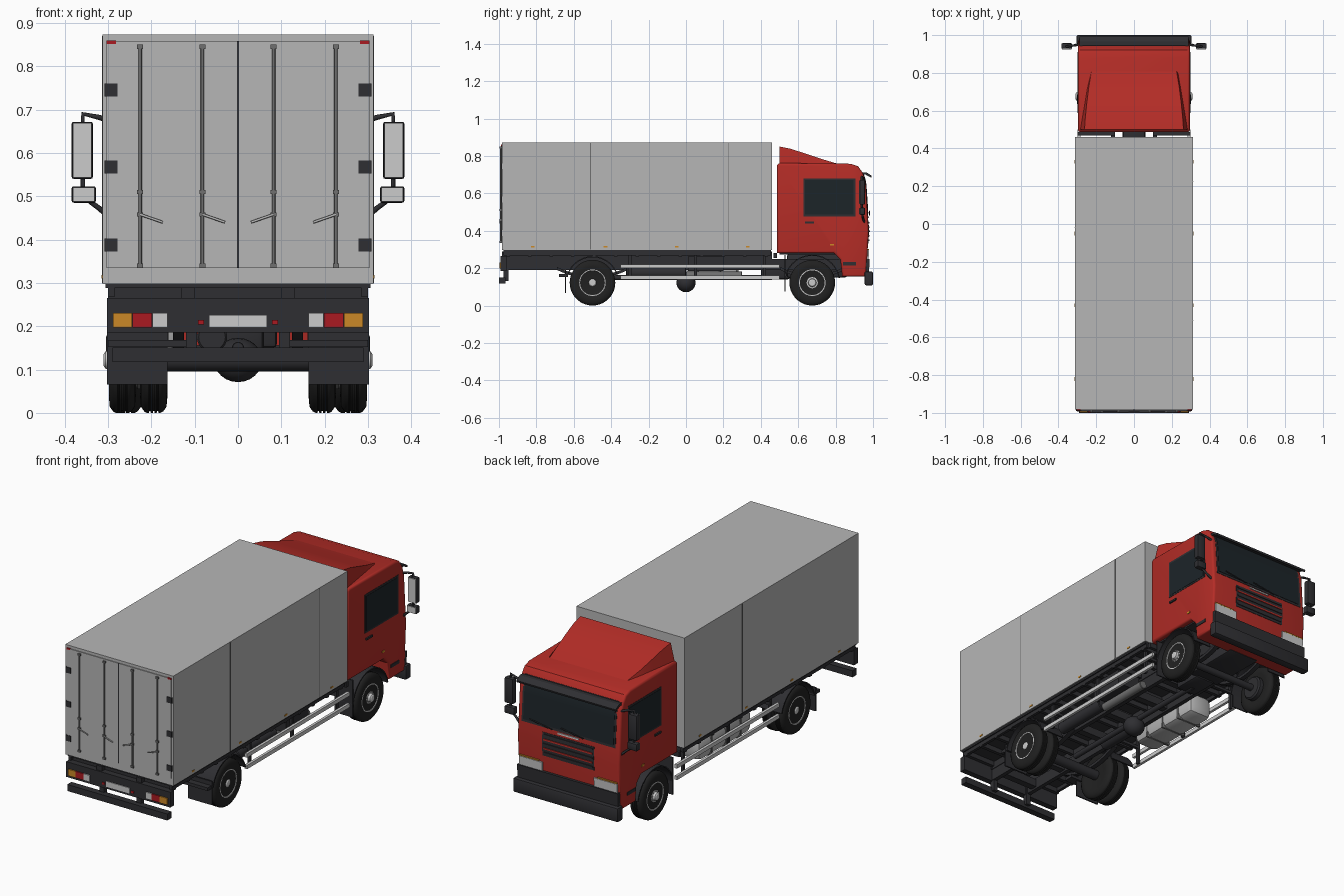
import bpy, bmesh, math
from mathutils import Vector, Matrix

if "Cube" in bpy.data.objects:
    bpy.data.objects.remove(bpy.data.objects["Cube"])

def mat(name, *c):
    m = bpy.data.materials.new(name)
    m.diffuse_color = (*c, 1)
    m.use_nodes = True
    m.node_tree.nodes["Principled BSDF"].inputs["Base Color"].default_value = m.diffuse_color
    return m

RED, DARK = mat("red_paint", .46, .026, .02), mat("dark_plastic", .028, .028, .032)
RUBBER, GLASS = mat("rubber", .015, .015, .015), mat("glass", .012, .018, .022)
STEEL, AMBER = mat("steel", .16, .16, .16), mat("amber", .6, .25, .02)
LAMP = mat("red_lamp", .4, .01, .015)
BODY = mat("box_grey", .47, .47, .47)

def finish(name, bm, m=None, mirror=False):
    bmesh.ops.recalc_face_normals(bm, faces=bm.faces)
    me = bpy.data.meshes.new(name)
    bm.to_mesh(me)
    bm.free()
    ob = bpy.data.objects.new(name, me)
    bpy.context.collection.objects.link(ob)
    if m:
        me.materials.append(m)
    if mirror:
        ob.modifiers.new("mirror", 'MIRROR')
    return ob

def box(name, x, y, z, m=None, mirror=False, bev=0):
    bm = bmesh.new()
    bmesh.ops.create_cube(bm, size=1)
    for v in bm.verts:
        v.co = [(a + b) / 2 + c * (b - a) for c, (a, b) in zip(v.co, (x, y, z))]
    if bev:
        bmesh.ops.bevel(bm, geom=bm.edges[:], offset=bev, segments=2, affect='EDGES', profile=.5)
    return finish(name, bm, m, mirror)

def prism(name, pts, x, m=None, mirror=False, bev=0):
    """Side profile in (y, z), extruded across x; bev rounds its two outlines."""
    bm = bmesh.new()
    f = bm.faces.new([bm.verts.new((x[0], *p)) for p in pts])
    r = bmesh.ops.extrude_face_region(bm, geom=[f])
    for v in r["geom"]:
        if isinstance(v, bmesh.types.BMVert):
            v.co.x = x[1]
    if bev:
        es = [e for e in bm.edges if abs(e.verts[0].co.x - e.verts[1].co.x) < 1e-5]
        bmesh.ops.bevel(bm, geom=es, offset=bev, segments=3, affect='EDGES', profile=.5)
    return finish(name, bm, m, mirror)

def lathe(name, prof, c, m=None, mirror=True, axis='x', n=36):
    """Turn a profile of (position along axis, radius) about a line through c."""
    bm = bmesh.new()
    rings = []
    for a, r in prof:
        ring = []
        for i in range(n):
            t = 2 * math.pi * i / n
            u, w = r * math.cos(t), r * math.sin(t)
            ring.append(bm.verts.new((a, c[0] + u, c[1] + w) if axis == 'x' else (c[0] + u, a, c[1] + w)))
        rings.append(ring)
    for p, q in zip(rings, rings[1:]):
        for i in range(n):
            bm.faces.new((p[i], p[(i + 1) % n], q[(i + 1) % n], q[i]))
    for ring in (rings[0], rings[-1]):
        bm.faces.new(ring)
    return finish(name, bm, m, mirror)

def cyl(name, a, b, r, c, m=None, mirror=False, axis='y', n=24):
    e = r * .12
    return lathe(name, [(a, r - e), (a + e, r), (b - e, r), (b, r - e)], c, m, mirror, axis, n)

def tube(name, pts, r, m=None, mirror=True):
    cu = bpy.data.curves.new(name, 'CURVE')
    cu.dimensions, cu.bevel_depth, cu.bevel_resolution, cu.use_fill_caps = '3D', r, 2, True
    s = cu.splines.new('POLY')
    s.points.add(len(pts) - 1)
    for p, q in zip(s.points, pts):
        p.co = (*q, 1)
    ob = bpy.data.objects.new(name, cu)
    bpy.context.collection.objects.link(ob)
    if m:
        cu.materials.append(m)
    if mirror:
        ob.modifiers.new("mirror", 'MIRROR')

# Cargo box with doors
box("cargo_box", (-.313, .313), (-.983, .46), (.297, .873), BODY)
box("cargo_floor", (-.306, .306), (-.975, .455), (.288, .298), DARK)
box("rear_door", (.002, .303), (-.987, -.98), (.335, .858), BODY, True)
box("door_seam", (-.002, .002), (-.989, -.98), (.335, .858), DARK)
for x in (.082, .226):
    tube("lock_rod", [(x, -.991, .335), (x, -.991, .85)], .004, STEEL)
    tube("lock_handle", [(x, -.995, .458), (x - .052, -.995, .44)], .003, BODY)
    for z in (.34, .458, .51, .845):
        box("rod_bracket", (x - .007, x + .007), (-.996, -.984), (z - .005, z + .005), STEEL, True)
for z in (.388, .567, .745):
    box("door_hinge", (.278, .308), (-.99, -.98), (z - .015, z + .015), DARK, True)
box("top_marker", (.282, .304), (-.988, -.98), (.852, .86), LAMP, True)
for y in (-.82, -.43, -.05, .33):
    box("side_marker", (.31, .315), (y - .01, y + .01), (.31, .318), AMBER, True)
for x, y in ((.313, .226), (.313, -.51), (-.313, -.02)):
    box("panel_seam", (x - .001, x + .001), (y - .002, y + .002), (.3, .87), STEEL)

# Chassis: rails, subframe and cross members
box("chassis_rail", (.1, .122), (-.97, .93), (.19, .25), DARK, True)
box("subframe_rail", (.105, .125), (-.97, .46), (.25, .29), DARK, True)
for i in range(13):
    y = -.95 + i * .115
    box("floor_beam", (-.3, .3), (y - .009, y + .009), (.262, .29), DARK)
for y in (-.9, -.68, -.32, -.1, .12, .34, .52):
    box("chassis_cross_member", (-.105, .105), (y - .018, y + .018), (.2, .242), DARK)
box("floor_edge", (.285, .3), (-.975, .455), (.268, .29), DARK, True)

# Rear light beam and underrun bar
box("light_beam", (-.302, .302), (-.992, -.96), (.185, .265), DARK)
for n, a, b, m in (("reverse_lamp", .163, .197, None), ("stop_lamp", .198, .244, LAMP), ("turn_lamp", .245, .288, AMBER)):
    box(n, (a, b), (-.998, -.985), (.197, .231), m, True)
box("rear_plate", (-.067, .067), (-.996, -.985), (.197, .226))
box("rear_reflector", (.078, .092), (-.996, -.985), (.204, .214), LAMP, True)
box("underrun_bar", (-.29, .29), (-1, -.965), (.117, .151), DARK)
box("beam_hanger", (.1, .13), (-.985, -.955), (.25, .29), DARK, True)
box("underrun_hanger", (.095, .12), (-.975, -.95), (.13, .25), DARK, True)

# Wheels
R = .122
def tyre(name, a, b, y):
    w = b - a
    p = [(a + .006, .066), (a, .085), (a + .002, .108), (a + .01, .119), (a + .016, R)]
    for k in (.36, .5, .64):
        g = a + k * w
        p += [(g - .002, R), (g - .0015, R - .004), (g + .0015, R - .004), (g + .002, R)]
    p += [(b - .016, R), (b - .01, .119), (b - .002, .108), (b, .085), (b - .006, .066)]
    lathe(name, p, (y, R), RUBBER)

def rim(y, x, d):
    c = (y, R)
    lathe("rim_ring", [(x - .03, .06), (x - .006, .064), (x - .001, .066), (x - .001, .071), (x - .03, .071)], c)
    lathe("rim_back", [(x - .04, .068), (x + .0 - d - .008, .062)], c, STEEL)
    lathe("rim_hub", [(x - .05, .036), (x - d, .036), (x - d + .004, .03), (x - d + .005, .022), (x - d + .018, .02), (x - d + .022, .014)], c, n=24)
    bm = bmesh.new()
    for i in range(10):
        t = Matrix.Translation((x - d - .003, y, R)) @ Matrix.Rotation(i * math.pi / 5, 4, 'X')
        bmesh.ops.create_cube(bm, size=1, matrix=t @ Matrix.Translation((0, .047, 0)) @ Matrix.Diagonal((.008, .034, .016, 1)))
        t = Matrix.Translation((x - d + .006, y, R)) @ Matrix.Rotation((i + .5) * math.pi / 5, 4, 'X')
        bmesh.ops.create_cone(bm, cap_ends=True, segments=6, radius1=.003, radius2=.003, depth=.008,
                              matrix=t @ Matrix.Translation((0, .028, 0)) @ Matrix.Rotation(math.pi / 2, 4, 'Y'))
    finish("rim_spokes", bm, None, True)

YR, YF = -.5, .675
tyre("rear_outer_tyre", .236, .298, YR)
tyre("rear_inner_tyre", .163, .226, YR)
tyre("front_tyre", .222, .298, YF)
rim(YR, .296, .022)
rim(YF, .296, .008)
cyl("inner_wheel_disc", .175, .24, .067, (YR, R), STEEL, True, 'x')
cyl("front_brake_drum", .2, .26, .062, (YF, R), DARK, True, 'x')

# Fenders and mudflaps
def fender(name, y, x, r, a0, a1):
    arc = [math.radians(a0 + (a1 - a0) * i / 14) for i in range(15)]
    pts = [(y + r * math.cos(a), R + r * math.sin(a)) for a in arc]
    pts += [(y + (r - .006) * math.cos(a), R + (r - .006) * math.sin(a)) for a in reversed(arc)]
    prism(name, pts, x, DARK, True)
fender("rear_fender", YR, (.16, .3), .142, 15, 165)
fender("front_fender", YF, (.19, .296), .15, 10, 172)
box("rear_mudflap", (.163, .302), (-.648, -.641), (.066, .19), DARK, True)
box("mudflap_bracket", (.12, .3), (-.68, -.63), (.152, .168), DARK, True)
box("front_mudflap", (.2, .296), (.527, .533), (.075, .27), DARK, True)

# Axles, springs and drive line
cyl("rear_axle", -.24, .24, .026, (YR, R), DARK, axis='x')
lathe("differential", [(-.055 * math.cos(t), .05 * math.sin(t) + .001) for t in [math.pi * i / 12 for i in range(13)]],
      (0, R), DARK, False, n=24).scale = (1, 1, 1)
cyl("front_axle", -.23, .23, .018, (YF, R), DARK, axis='x')
cyl("drive_shaft", -.46, .46, .014, (0, .15), DARK)
for y, l in ((YR, .19), (YF, .17)):
    top = [(y + l * k / 5, .145 + .045 * (k / 5) ** 2) for k in range(-5, 6)]
    prism("leaf_spring", top + [(a, b + .016) for a, b in reversed(top)], (.125, .15), DARK, True)
box("gearbox", (-.06, .06), (.4, .56), (.14, .24), DARK, bev=.015)
box("engine", (-.09, .09), (.54, .86), (.15, .275), DARK, bev=.01)

# Fuel tank, battery box, air tanks, silencer
box("fuel_tank", (-.275, -.135), (-.16, .28), (.14, .258), BODY, bev=.03)
for y in (-.06, .06, .18):
    box("tank_strap", (-.279, -.131), (y - .007, y + .007), (.137, .261), STEEL, bev=.03 * .2)
box("battery_box", (.135, .27), (.01, .2), (.185, .262), DARK)
cyl("air_tank", -.32, .0, .03, (.2, .175), DARK)
cyl("silencer", .0, .3, .022, (.19, .16), STEEL)
cyl("rear_air_tank", -.3, -.05, .035, (-.06, .175), DARK)

# Side guards
for z in (.15, .21):
    box("guard_rail", (.284, .298), (-.35, .5), (z - .01, z + .01), None, True)
for y in (-.3, .05, .42):
    box("guard_post", (.272, .284), (y - .008, y + .008), (.14, .285), DARK, True)
    box("guard_arm", (.12, .28), (y - .008, y + .008), (.225, .24), DARK, True)

# Cab shell
FRONT = [(.155, .963), (.4, .977), (.66, .96), (.71, .945), (.745, .92)]
def fy(z):
    for (a, p), (b, q) in zip(FRONT, FRONT[1:]):
        if z <= b:
            return p + (q - p) * (z - a) / (b - a)
    return FRONT[-1][1]

prism("cab", [(.487, .28), (.79, .28), (.825, .245), (.835, .155)] + [(y, z) for z, y in FRONT]
      + [(.88, .758), (.5, .762), (.487, .75)], (-.296, .296), RED, bev=.012)
box("cab_underside", (-.27, .27), (.5, .8), (.272, .282), DARK)
box("cab_mount", (.1, .3), (.468, .486), (.255, .282), DARK, True)

# Roof deflector
bm = bmesh.new()
rows = []
for y, z, w in ((.5, .85, .262), (.56, .838, .258), (.64, .812, .25), (.72, .785, .24), (.81, .758, .225)):
    b = .285 - max(0, y - .5) * .17
    rows.append([bm.verts.new(p) for p in ((-b, y, .755), (-w, y, z), (w, y, z), (b, y, .755))])
for p, q in zip(rows, rows[1:]):
    for i in range(4):
        bm.faces.new((p[i], p[(i + 1) % 4], q[(i + 1) % 4], q[i]))
bm.faces.new(rows[0])
bm.faces.new(rows[-1])
finish("roof_deflector", bm, RED)

# Front panels follow the cab slope
def panel(name, x, z0, z1, t, m=None, mirror=False):
    zs = [z0 + (z1 - z0) * i / 6 for i in range(7)]
    prism(name, [(fy(z) + t, z) for z in zs] + [(fy(z) - .012, z) for z in reversed(zs)], x, m, mirror)

panel("windscreen_frame", (-.272, .272), .48, .715, .002, DARK)
panel("windscreen", (-.262, .262), .492, .7, .004, GLASS)
panel("grille", (-.15, .15), .332, .455, .002, DARK)
for i in range(5):
    z = .345 + i * .0235
    panel("grille_slat", (-.143, .143), z, z + .008, .006, RED if i % 2 else DARK)
panel("front_trim", (-.06, .06), .467, .475, .005)
panel("headlamp", (.15, .284), .248, .296, .008, None, True)
panel("headlamp_turn", (.17, .284), .297, .303, .007, AMBER, True)
panel("upper_bumper", (-.292, .292), .165, .25, .014, DARK)
box("front_bumper", (-.305, .305), (.955, 1), (.108, .182), DARK, bev=.008)
prism("sun_visor", [(.94, .712), (.965, .712), (.993, .694), (.99, .684), (.96, .7), (.94, .7)], (-.288, .288), DARK)
for x in (-.09, .09):
    tube("wiper", [(x, fy(.485) + .01, .485), (x + .13, fy(.505) + .01, .505)], .003, DARK, False)

# Cab sides
box("side_window_frame", (.29, .2975), (.627, .905), (.477, .68), DARK, True)
box("side_window", (.29, .299), (.637, .895), (.486, .67), GLASS, True)
box("door_handle", (.294, .303), (.635, .685), (.44, .45), DARK, True)
box("cab_marker", (.294, .299), (.77, .79), (.32, .33), AMBER, True)
box("cab_step", (.27, .299), (.84, .91), (.215, .232), DARK, True)

# Mirrors
tube("mirror_arm", [(.285, .95, .67), (.32, .945, .682), (.358, .94, .69), (.358, .94, .5), (.32, .945, .472), (.285, .955, .44)], .006, DARK)
for n, a, b, c in (("main_mirror", .335, .54, .672), ("lower_mirror", .328, .485, .523)):
    box(n + "_shell", (a, .384), (.928, .957), (b, c), DARK, True, .005)
    box(n + "_face", (a + .003, .381), (.925, .93), (b + .003, c - .003), None, True)

# Smooth shading with sharp edges kept
bpy.ops.object.select_all(action='DESELECT')
for ob in bpy.context.scene.objects:
    if ob.type == 'MESH':
        ob.select_set(True)
        bpy.context.view_layer.objects.active = ob
bpy.ops.object.shade_smooth_by_angle(angle=math.radians(32))
